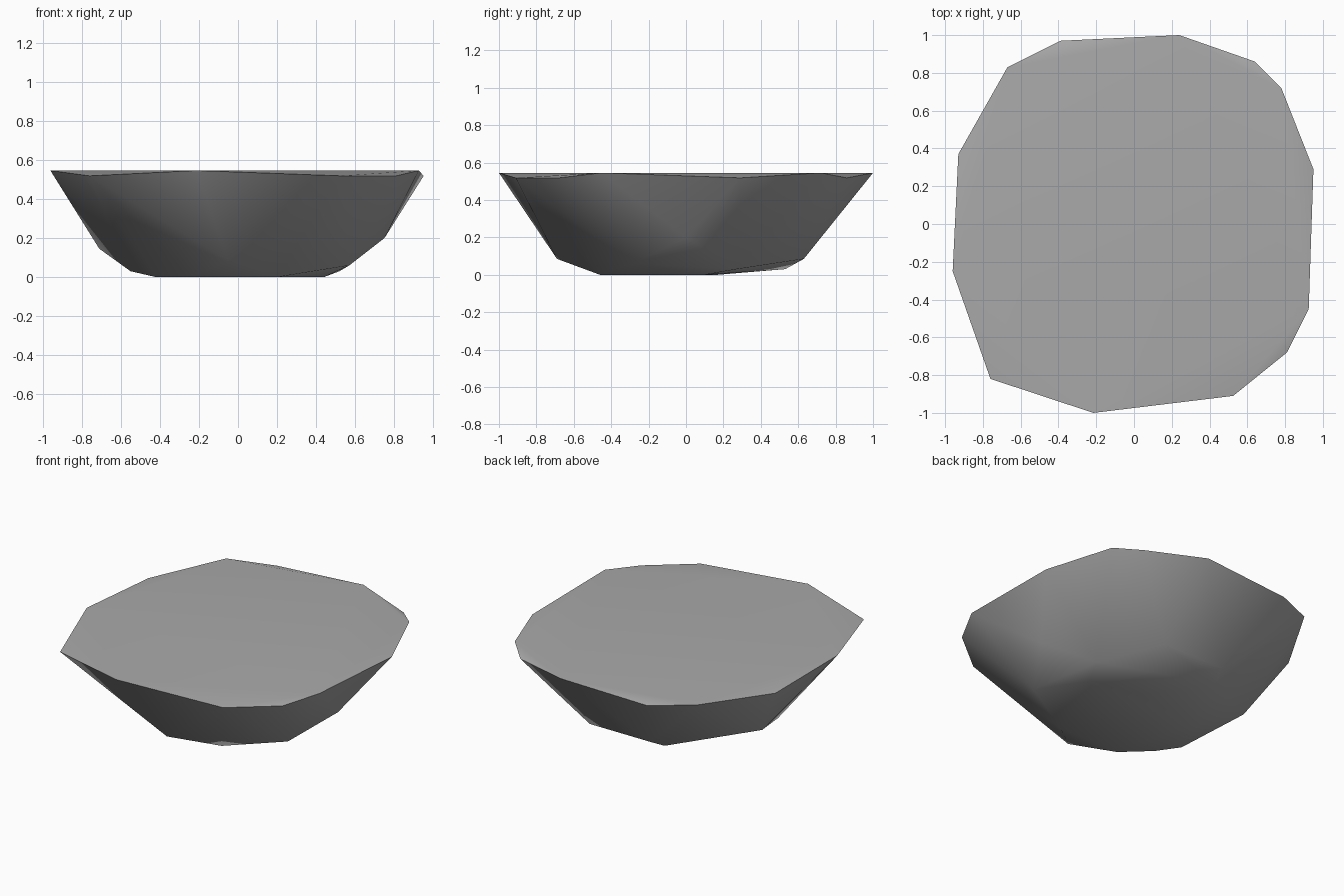
import bpy
import bmesh

# Remove the default cube only
default_cube = bpy.data.objects.get("Cube")
if default_cube:
    bpy.data.objects.remove(default_cube, do_unlink=True)

# Stone material
stone = bpy.data.materials.new("grey_stone")
stone.use_nodes = True
grey = (0.4, 0.4, 0.4, 1)
stone.diffuse_color = grey
shader = next(n for n in stone.node_tree.nodes if n.type == "BSDF_PRINCIPLED")
shader.inputs["Base Color"].default_value = grey
shader.inputs["Roughness"].default_value = 0.9

# Flat top: the high corners lie on the plane, the low ones are chipped down
high_rim = [(-.215, -1), (.925, -.45), (.78, .72), (.24, 1),
            (-.67, .83), (-.96, -.25)]
low_rim = [(-.76, -.82), (.525, -.91), (.81, -.68), (.95, .29),
           (.64, .86), (-.39, .97), (-.93, .37)]

# Corners where the sloping sides turn under
shoulder = [(-.05, -.69, .085), (.57, -.28, .06), (.75, 0, .2),
            (.28, .63, .085), (-.17, .63, .085), (-.71, .2, .145)]

# Worn lower edge and the flat resting face
lower_edge = [(.52, .27, .03), (-.21, .53, .03), (-.55, -.2, .03)]
resting_face = [(.2, -.46), (-.25, -.46), (-.42, -.3),
                (-.4, .1), (.1, .17), (.44, .1)]


def at_height(corners, height):
    """Lift a flat outline to one height."""
    return [(x, y, height) for x, y in corners]


def faceted_stone(name, corners, material):
    """Wrap the corner points in a convex faceted shell."""
    bm = bmesh.new()
    for corner in corners:
        bm.verts.new(corner)
    hull = bmesh.ops.convex_hull(bm, input=bm.verts[:])
    unused = {e for e in hull["geom_interior"] + hull["geom_unused"]
              if isinstance(e, bmesh.types.BMVert)}
    bmesh.ops.delete(bm, geom=list(unused), context="VERTS")
    # Merge coplanar triangles into clean facets
    bmesh.ops.dissolve_limit(bm, angle_limit=0.01,
                             verts=bm.verts[:], edges=bm.edges[:])
    bmesh.ops.recalc_face_normals(bm, faces=bm.faces[:])
    mesh = bpy.data.meshes.new(name)
    bm.to_mesh(mesh)
    bm.free()
    mesh.materials.append(material)
    obj = bpy.data.objects.new(name, mesh)
    bpy.context.collection.objects.link(obj)
    return obj


rock = faceted_stone(
    "flat_topped_rock",
    at_height(high_rim, .545) + at_height(low_rim, .518)
    + shoulder + lower_edge + at_height(resting_face, 0),
    stone)

# Soft side facets with a crisp rim
bpy.ops.object.select_all(action="DESELECT")
rock.select_set(True)
bpy.context.view_layer.objects.active = rock
bpy.ops.object.shade_smooth_by_angle(angle=0.8)
